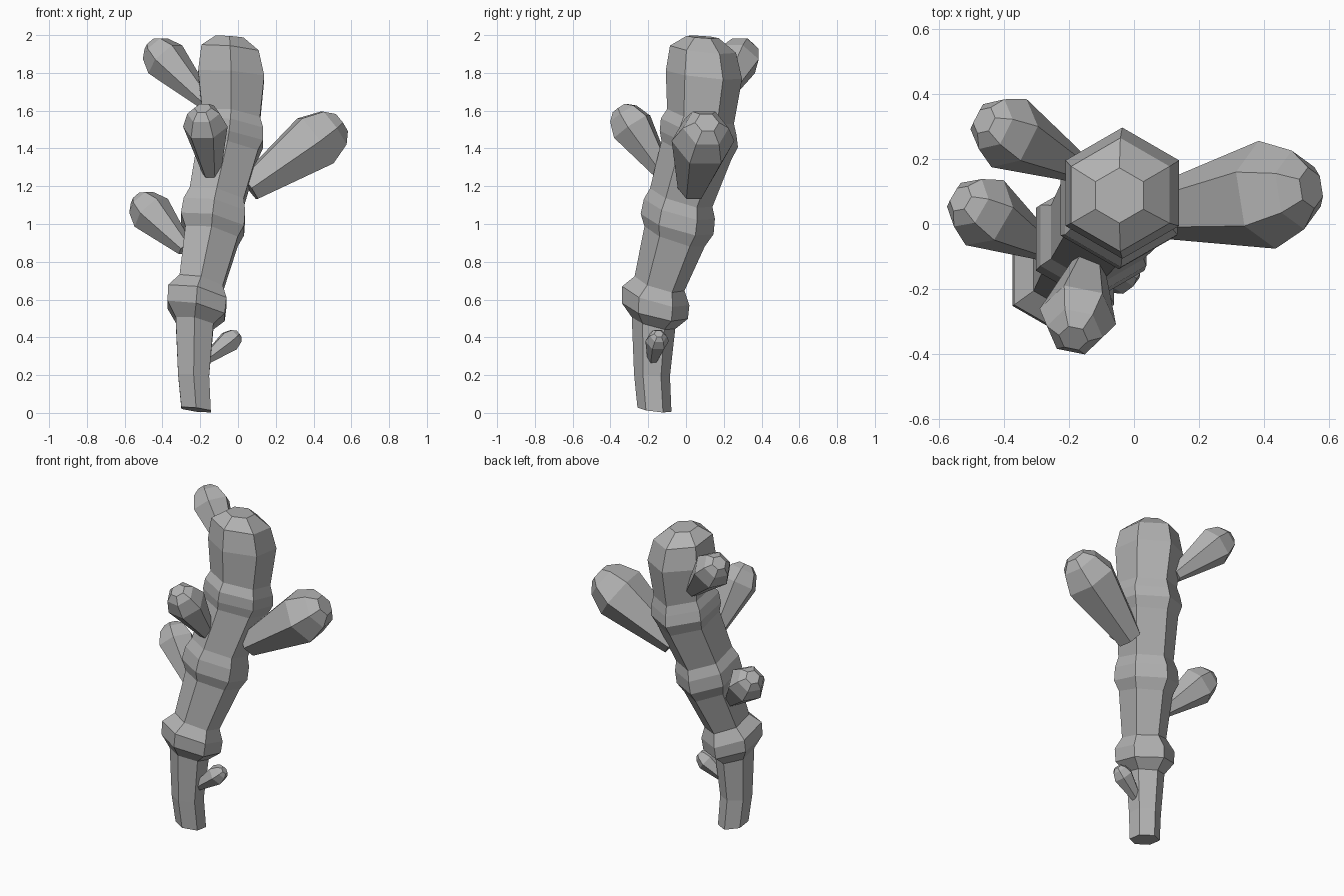
import bpy, bmesh, math
from mathutils import Vector

if "Cube" in bpy.data.objects:
    bpy.data.objects.remove(bpy.data.objects["Cube"])

SIDES = 6
COLOUR = (0.45, 0.45, 0.45, 1)
stone = bpy.data.materials.new("plain_grey")
stone.use_nodes = True
stone.diffuse_color = COLOUR
bsdf = stone.node_tree.nodes["Principled BSDF"]
bsdf.inputs["Base Color"].default_value = COLOUR
bsdf.inputs["Roughness"].default_value = 0.8


def loft(name, rings):
    """Skin a list of point rings and close both ends."""
    bm = bmesh.new()
    loops = [[bm.verts.new(p) for p in ring] for ring in rings]
    for a, b in zip(loops, loops[1:]):
        for i in range(SIDES):
            j = (i + 1) % SIDES
            bm.faces.new((a[i], a[j], b[j], b[i]))
    bm.faces.new(loops[0][::-1])
    bm.faces.new(loops[-1])
    bmesh.ops.recalc_face_normals(bm, faces=bm.faces)
    mesh = bpy.data.meshes.new(name)
    bm.to_mesh(mesh)
    bm.free()
    mesh.materials.append(stone)
    obj = bpy.data.objects.new(name, mesh)
    bpy.context.collection.objects.link(obj)
    return obj


def trunk_ring(cx, cy, cz, r, sx, sy):
    """Hexagon with a corner to the front, tilted by a slope in x and y."""
    pts = []
    for i in range(SIDES):
        a = math.tau * i / SIDES + math.pi / 2
        dx, dy = r * math.cos(a), r * math.sin(a)
        pts.append((cx + dx, cy + dy, cz + sx * dx + sy * dy))
    return pts


def branch(name, base, fat, r0, r):
    """Club-shaped branch: thin root, wide ring, faceted domed end."""
    base, fat = Vector(base), Vector(fat)
    axis = (fat - base).normalized()
    u = Vector((0, 0, 1)).cross(axis).normalized()
    v = axis.cross(u)
    steps = [(base, r0), (fat, r),
             (fat + axis * r * 0.7, r * 0.73),
             (fat + axis * r, r * 0.38)]
    rings = []
    for c, rad in steps:
        angles = [math.tau * i / SIDES for i in range(SIDES)]
        rings.append([c + (u * math.cos(a) + v * math.sin(a)) * rad for a in angles])
    return loft(name, rings)


# Trunk: centre x, y, z, radius, slope x, slope y; three swollen joints
trunk = [
    (-0.222, -0.167, 0.017, 0.09, -0.12, -0.12),
    (-0.235, -0.180, 0.20, 0.095, -0.05, -0.05),
    (-0.230, -0.172, 0.475, 0.115, -0.18, -0.27),
    (-0.222, -0.165, 0.54, 0.175, -0.22, -0.24),
    (-0.215, -0.160, 0.62, 0.178, -0.22, -0.28),
    (-0.195, -0.140, 0.685, 0.132, -0.25, -0.29),
    (-0.140, -0.060, 0.935, 0.160, -0.20, -0.33),
    (-0.135, -0.047, 1.00, 0.193, -0.20, -0.28),
    (-0.125, -0.035, 1.08, 0.188, -0.20, -0.28),
    (-0.113, -0.025, 1.14, 0.165, -0.20, -0.30),
    (-0.055, 0.055, 1.39, 0.185, -0.15, -0.27),
    (-0.047, 0.068, 1.45, 0.207, -0.15, -0.21),
    (-0.040, 0.067, 1.515, 0.200, -0.15, -0.22),
    (-0.037, 0.077, 1.57, 0.177, -0.14, -0.22),
    (-0.036, 0.095, 1.79, 0.202, -0.08, -0.11),
    (-0.042, 0.090, 1.925, 0.175, -0.10, -0.11),
    (-0.045, 0.088, 1.99, 0.085, -0.07, -0.07),
]
loft("trunk", [trunk_ring(*row) for row in trunk])

# Branches: root, widest point, root radius, widest radius
branch("left_large_branch", (0.06, 0.035, 1.19), (0.41, 0.09, 1.44), 0.08, 0.168)
branch("back_right_branch", (-0.17, 0.17, 1.645), (-0.385, 0.28, 1.872), 0.045, 0.118)
branch("front_branch", (-0.14, -0.12, 1.27), (-0.173, -0.285, 1.515), 0.05, 0.12)
branch("right_branch", (-0.28, -0.07, 0.87), (-0.46, 0.035, 1.06), 0.045, 0.116)
branch("small_low_branch", (-0.165, -0.175, 0.285), (-0.045, -0.153, 0.38), 0.03, 0.063)
